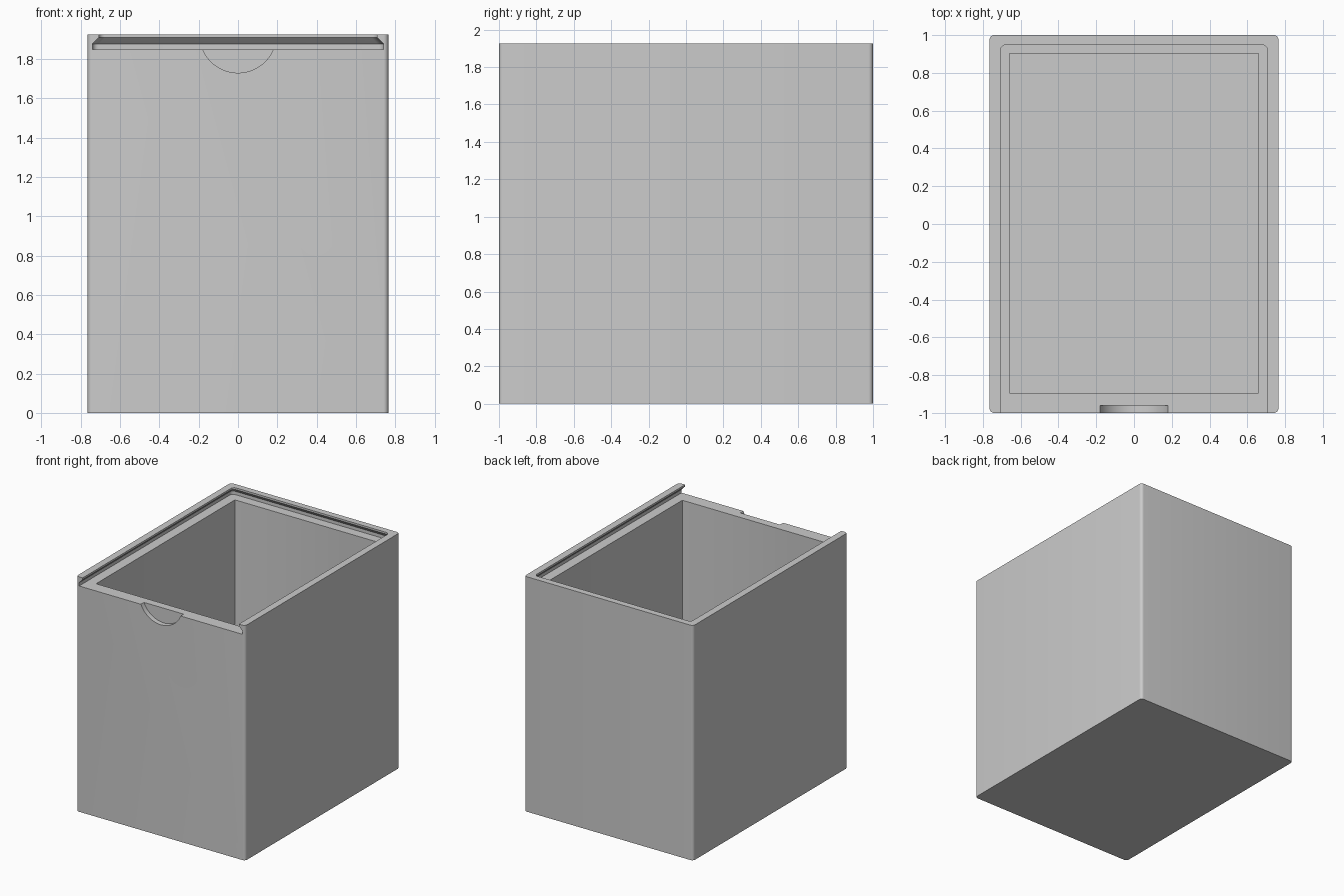
import bpy, bmesh, math

old = bpy.data.objects.get("Cube")
if old:
    bpy.data.objects.remove(old, do_unlink=True)

HALF_X, HALF_Y, HEIGHT = 0.765, 1.0, 1.925
LEDGE = 1.85

grey = bpy.data.materials.new("plain grey")
grey.use_nodes = True
colour = (0.6, 0.6, 0.6, 1)
grey.diffuse_color = colour
grey.node_tree.nodes["Principled BSDF"].inputs["Base Color"].default_value = colour


def rounded_rect(x, y0, y1, r, steps=6):
    """Counter-clockwise outline with rounded corners."""
    pts = []
    corners = [(x, y1), (-x, y1), (-x, y0), (x, y0)]
    for i, (cx, cy) in enumerate(corners):
        ox = cx - math.copysign(r, cx)
        oy = cy - r if cy == y1 else cy + r
        for s in range(steps + 1):
            a = math.pi / 2 * (i + s / steps)
            pts.append((ox + r * math.cos(a), oy + r * math.sin(a)))
    return pts


def loft(name, levels):
    """Solid through a stack of (z, outline) levels."""
    bm = bmesh.new()
    rings = [[bm.verts.new((x, y, z)) for x, y in pts] for z, pts in levels]
    n = len(rings[0])
    for low, high in zip(rings, rings[1:]):
        for i in range(n):
            j = (i + 1) % n
            bm.faces.new((low[i], low[j], high[j], high[i]))
    bm.faces.new(rings[0][::-1])
    bm.faces.new(rings[-1])
    bmesh.ops.recalc_face_normals(bm, faces=bm.faces)
    mesh = bpy.data.meshes.new(name)
    bm.to_mesh(mesh)
    bm.free()
    ob = bpy.data.objects.new(name, mesh)
    bpy.context.collection.objects.link(ob)
    mesh.materials.append(grey)
    return ob


def cut(target, cutter):
    """Subtract the cutter, then discard it."""
    cutter.hide_render = True
    mod = target.modifiers.new("cut", "BOOLEAN")
    mod.operation, mod.solver, mod.object = "DIFFERENCE", "EXACT", cutter
    bpy.ops.object.select_all(action="DESELECT")
    bpy.context.view_layer.objects.active = target
    target.select_set(True)
    bpy.ops.object.modifier_apply(modifier=mod.name)
    bpy.data.objects.remove(cutter, do_unlink=True)


# Box body with rounded upright corners
outline = rounded_rect(HALF_X, -HALF_Y, HALF_Y, 0.025)
box = loft("box_body", [(0, outline), (HEIGHT, outline)])

# Dovetail slot for a sliding lid, open at the front
slot_levels = [(LEDGE, 0.74, 0.98), (1.877, 0.74, 0.98),
               (1.91, 0.708, 0.948), (HEIGHT + 0.05, 0.708, 0.948)]
cut(box, loft("lid_slot_cutter",
              [(z, rounded_rect(x, -1.2, y, 0.03)) for z, x, y in slot_levels]))

# Inner cavity
inner = rounded_rect(0.66, -0.895, 0.903, 0.004, 2)
cut(box, loft("cavity_cutter", [(0.1, inner), (HEIGHT + 0.1, inner)]))

# Half-round thumb notch in the front wall
bpy.ops.mesh.primitive_cylinder_add(vertices=96, radius=0.195, depth=0.2,
                                    location=(0, -1.06, HEIGHT),
                                    rotation=(math.pi / 2, 0, 0))
notch = bpy.context.object
notch.name = "thumb_notch_cutter"
notch.data.materials.append(grey)
cut(box, notch)

bpy.ops.object.shade_smooth_by_angle(angle=math.radians(30))
